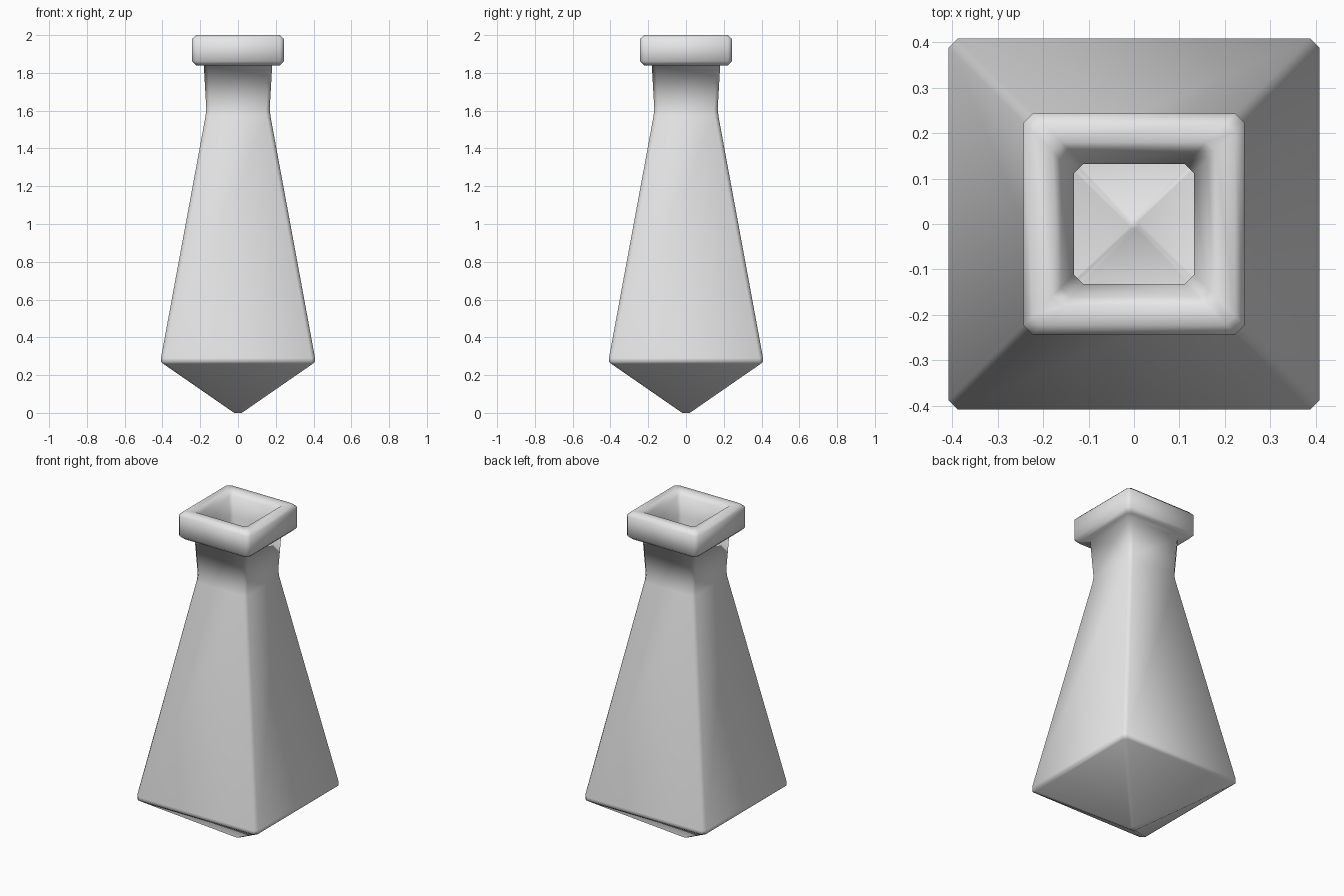
import bpy
import bmesh

# Remove the default cube only
cube = bpy.data.objects.get("Cube")
if cube:
    bpy.data.objects.remove(cube, do_unlink=True)

# Single grey material
grey = bpy.data.materials.new("light_grey")
grey.use_nodes = True
colour = (0.8, 0.8, 0.8, 1.0)
grey.diffuse_color = colour
grey.node_tree.nodes["Principled BSDF"].inputs["Base Color"].default_value = colour


def square_ring(bm, half, z, chamfer=0.02):
    """Square loop of vertices with cut corners."""
    c = min(chamfer, half * 0.5)
    inner = half - c
    ring = []
    x1, y1, x2, y2 = half, -inner, half, inner
    for _ in range(4):
        ring += [bm.verts.new((x1, y1, z)), bm.verts.new((x2, y2, z))]
        x1, y1, x2, y2 = -y1, x1, -y2, x2
    return ring


def square_loft(name, profile):
    """Skin a (half width, height) profile with a chamfered square section."""
    bm = bmesh.new()
    rings = [square_ring(bm, half, z) for half, z in profile]
    for low, high in zip(rings, rings[1:]):
        for i in range(len(low)):
            j = (i + 1) % len(low)
            bm.faces.new((low[i], low[j], high[j], high[i]))
    bm.faces.new(list(reversed(rings[0])))
    bm.faces.new(rings[-1])
    mesh = bpy.data.meshes.new(name)
    bm.to_mesh(mesh)
    bm.free()
    mesh.materials.append(grey)
    mesh.shade_smooth()
    obj = bpy.data.objects.new(name, mesh)
    bpy.context.collection.objects.link(obj)
    return obj


# Pointed base, tapering body, neck and rim, then the hollow inside
outside = [
    (0.02, 0.0),
    (0.393, 0.258),
    (0.408, 0.27),
    (0.408, 0.29),
    (0.172, 1.57),
    (0.168, 1.61),
    (0.181, 1.84),
    (0.222, 1.84),
    (0.243, 1.862),
    (0.243, 1.98),
    (0.222, 2.0),
]
inside = [
    (0.18, 2.0),
    (0.16, 1.975),
    (0.132, 1.87),
    (0.136, 1.56),
    (0.365, 0.31),
    (0.01, 0.6),
]
square_loft("bottle", outside + inside)
